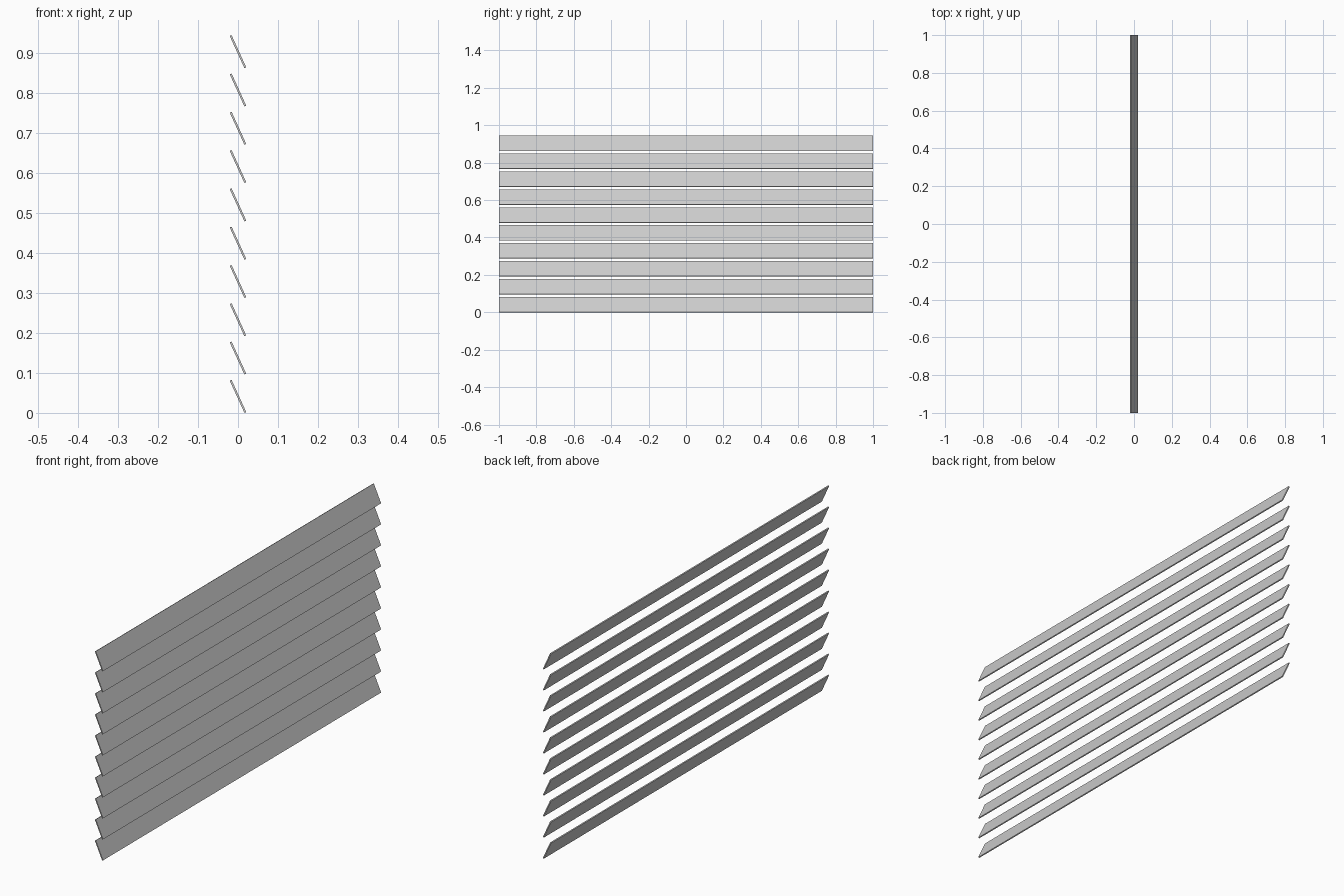
import bpy
import math

if "Cube" in bpy.data.objects:
    bpy.data.objects.remove(bpy.data.objects["Cube"])

COUNT = 10
LENGTH, WIDTH, THICK = 2.0, 0.0885, 0.005
TILT = math.radians(24.5)
PITCH = 0.0957
# half height of one tilted slat, so the lowest edge rests on z = 0
HALF_H = (WIDTH * math.cos(TILT) + THICK * math.sin(TILT)) / 2

# One thin slat shared by the whole blind
bpy.ops.mesh.primitive_cube_add(size=1)
first = bpy.context.object
first.data.name = "slat"
for v in first.data.vertices:
    v.co.x *= THICK
    v.co.y *= LENGTH
    v.co.z *= WIDTH

# Stack of tilted slats, top edges leaning toward -x
for i in range(COUNT):
    slat = first
    if i:
        slat = bpy.data.objects.new("slat", first.data)
        bpy.context.collection.objects.link(slat)
    slat.name = f"slat_{i + 1}"
    slat.rotation_euler = (0, -TILT, 0)
    slat.location = (0, 0, HALF_H + i * PITCH)
